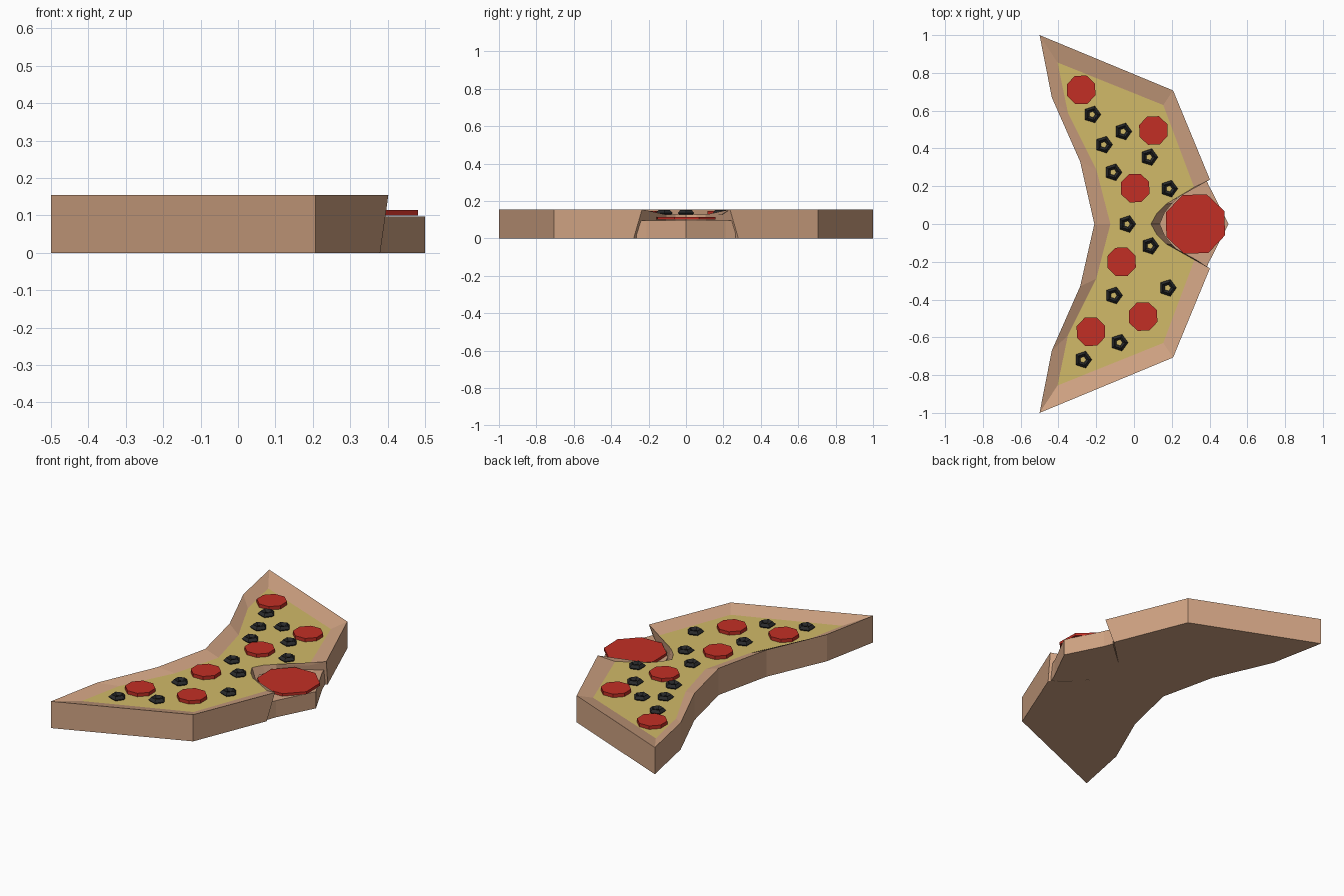
import bpy, bmesh, math

if "Cube" in bpy.data.objects:
    bpy.data.objects.remove(bpy.data.objects["Cube"])


def material(name, col):
    m = bpy.data.materials.new(name)
    m.diffuse_color = (*col, 1)
    m.use_nodes = True
    m.node_tree.nodes["Principled BSDF"].inputs["Base Color"].default_value = m.diffuse_color
    return m


CRUST = material("baked crust", (0.63, 0.365, 0.225))
CHEESE = material("melted cheese", (0.64, 0.49, 0.14))
CHAR = material("charred edge", (0.003, 0.003, 0.003))
MEAT = material("red sausage", (0.54, 0.028, 0.018))
OLIVE = material("black olive", (0.022, 0.023, 0.024))


def finish(bm, name, *mats):
    bmesh.ops.remove_doubles(bm, verts=bm.verts, dist=1e-5)
    bmesh.ops.recalc_face_normals(bm, faces=bm.faces)
    me = bpy.data.meshes.new(name)
    bm.to_mesh(me)
    bm.free()
    for m in mats:
        me.materials.append(m)
    ob = bpy.data.objects.new(name, me)
    bpy.context.collection.objects.link(ob)
    return ob


def mirrored(half):
    """Close a half outline whose first and last points lie on y = 0."""
    return half + [(x, -y) for x, y in half[-2:0:-1]]


RIM_Z, CHEESE_Z, FLOOR_Z = 0.155, 0.127, 0.097
outer = [(-.21, 0), (-.285, .33), (-.435, .67), (-.5, 1), (.207, .707)]
inner = [(-.125, 0), (-.2, .29), (-.35, .59), (-.405, .855), (.155, .63), (.32, .19)]
bite = [(.17, .105), (.12, .055), (.09, 0)]
bite_foot = [(.2, .11), (.16, .06), (.135, 0)]

# Crust: underside, outer walls, sloping rim and bite wall
bm = bmesh.new()
low = mirrored(outer + [(.38, .28)] + bite_foot)
top = mirrored(outer + [(.402, .235)] + bite)
lip = mirrored(inner + bite)
lv = [bm.verts.new((x, y, 0)) for x, y in low]
tv = [bm.verts.new((x, y, CHEESE_Z if p in mirrored([(.09, 0)] + bite) or (x, y) in lip else RIM_Z))
      for p in [None] for x, y in top]
cv = [bm.verts.new((x, y, CHEESE_Z)) for x, y in lip]
bm.faces.new(lv)
n = len(low)
for i in range(n):
    j = (i + 1) % n
    bm.faces.new((lv[i], lv[j], tv[j], tv[i]))
    if top[i] != lip[i] or top[j] != lip[j]:
        bm.faces.new((tv[i], tv[j], cv[j], cv[i]))
finish(bm, "crust", CRUST)

# Cheese top with a thin charred border
bm = bmesh.new()
f = bm.faces.new([bm.verts.new((x, y, CHEESE_Z)) for x, y in reversed(lip)])
border = bmesh.ops.inset_region(bm, faces=[f], thickness=0.008)["faces"]
for b in border:
    b.material_index = 1
finish(bm, "cheese", CHEESE, CHAR)

# Bitten tip: lower block filling the notch
bm = bmesh.new()
block = mirrored([(.5, 0), (.392, .212), (.372, .265)] + bite_foot)
f = bm.faces.new([bm.verts.new((x, y, 0)) for x, y in block])
ext = bmesh.ops.extrude_face_region(bm, geom=[f])["geom"]
bmesh.ops.translate(bm, vec=(0, 0, FLOOR_Z),
                    verts=[v for v in ext if isinstance(v, bmesh.types.BMVert)])
if not f.is_valid or len([g for g in bm.faces if abs(g.calc_center_median().z) < 1e-4]) == 0:
    bm.faces.new([v for v in bm.verts if v.co.z < 1e-4])
finish(bm, "bitten_tip", CRUST)


def disc(name, x, y, z0, z1, r):
    bpy.ops.mesh.primitive_cylinder_add(vertices=8, radius=r, depth=z1 - z0,
                                        location=(x, y, (z0 + z1) / 2),
                                        rotation=(0, 0, math.radians(24)))
    ob = bpy.context.object
    ob.name = name
    ob.data.materials.append(MEAT)


# Sausage slices
for x, y in [(-.28, .71), (.103, .495), (.006, .19), (-.066, -.2), (.048, -.49), (-.228, -.57)]:
    disc("sausage_slice", x, y, .12, .147, .081)
disc("large_sausage_slice", .325, 0, .1, .115, .168)

# Olive rings
for x, y in [(-.222, .58), (-.058, .49), (-.16, .42), (.08, .354), (-.11, .274), (.185, .187),
             (-.037, 0), (.085, -.116), (.178, -.338), (-.107, -.378), (-.078, -.628), (-.27, -.718)]:
    bpy.ops.mesh.primitive_torus_add(major_segments=5, minor_segments=4, major_radius=.032,
                                     minor_radius=.015, location=(x, y, .136))
    ob = bpy.context.object
    ob.name = "olive_ring"
    ob.data.materials.append(OLIVE)
